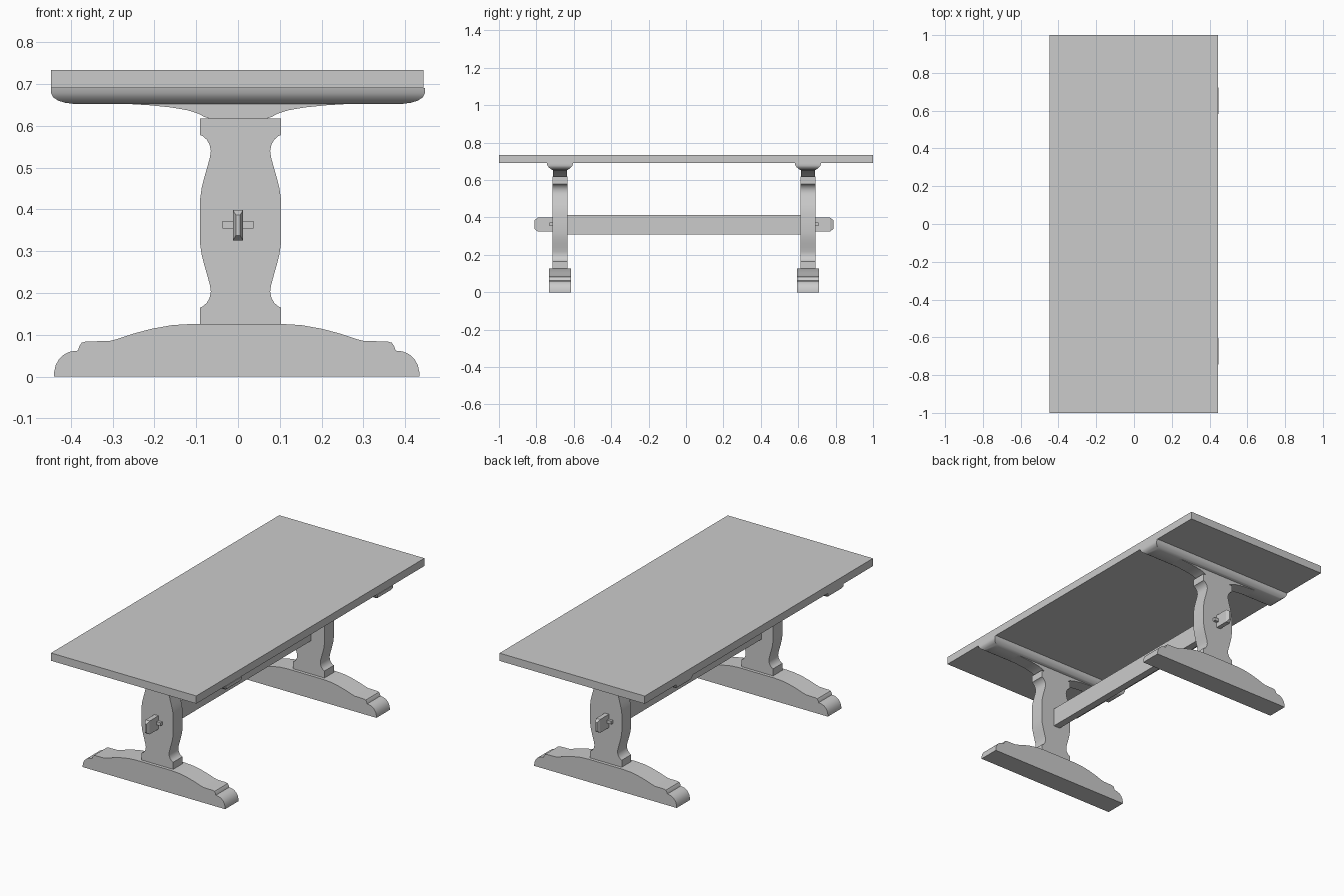
import bpy, bmesh

if "Cube" in bpy.data.objects:
    bpy.data.objects.remove(bpy.data.objects["Cube"])

def finish(name, bm, smooth=True):
    bmesh.ops.recalc_face_normals(bm, faces=bm.faces)
    me = bpy.data.meshes.new(name)
    bm.to_mesh(me)
    bm.free()
    ob = bpy.data.objects.new(name, me)
    bpy.context.collection.objects.link(ob)
    if smooth:
        bpy.ops.object.select_all(action='DESELECT')
        ob.select_set(True)
        bpy.context.view_layer.objects.active = ob
        bpy.ops.object.shade_smooth_by_angle(angle=0.6)
    return ob

def loft(name, rings, smooth=True):
    """Join equal-length closed rings and cap both ends."""
    bm = bmesh.new()
    vs = [[bm.verts.new(p) for p in r] for r in rings]
    n = len(rings[0])
    for a, b in zip(vs, vs[1:]):
        for i in range(n):
            j = (i + 1) % n
            bm.faces.new((a[i], a[j], b[j], b[i]))
    bm.faces.new(vs[0])
    bm.faces.new(vs[-1])
    return finish(name, bm, smooth)

def board(name, half, cx, cy, t):
    """Symmetric x-z outline from its right half, t thick in y."""
    outline = [(cx + x, z) for x, z in half] + [(cx - x, z) for x, z in reversed(half)]
    return loft(name, [[(x, y, z) for x, z in outline] for y in (cy - t / 2, cy + t / 2)])

def box(name, x0, x1, y0, y1, z0, z1):
    return loft(name, [[(x0, y0, z), (x1, y0, z), (x1, y1, z), (x0, y1, z)] for z in (z0, z1)], False)

# half profiles
foot = [(.437, 0), (.437, .01), (.433, .028), (.425, .042), (.413, .053), (.398, .06),
        (.38, .062), (.377, .072), (.371, .081), (.36, .084), (.305, .085), (.285, .09),
        (.25, .102), (.205, .114), (.155, .123), (.105, .126)]
low = [(.097, .125), (.097, .165), (.090, .168), (.081, .176), (.074, .188), (.071, .203),
       (.073, .218), (.079, .24), (.087, .268), (.093, .292), (.097, .32)]
post = low + [(x, .743 - z) for x, z in reversed(low)]
cap = [(.065, .616), (.08, .621), (.095, .629), (.12, .637), (.16, .644), (.21, .649),
       (.26, .652), (.26, .66)]
layers = [(.69, .447, .070), (.678, .447, .067), (.668, .442, .060),
          (.660, .430, .050), (.655, .413, .043), (.652, .390, .037)]

# table top
box("table_top", -.447, .444, -1, 1, .69, .733)

# two trestle ends
YC = -.011
for tag, s in (("front", -1), ("back", 1)):
    cy = YC + s * .663
    board(tag + "_foot", foot, -.003, cy, .117)
    board(tag + "_post", post, .006, cy, .082)
    board(tag + "_post_cap", cap, 0, cy, .074)
    # moulded cleat under the top
    loft(tag + "_cleat", [[(-hx, cy - hy, z), (hx, cy - hy, z), (hx, cy + hy, z), (-hx, cy + hy, z)]
                          for z, hx, hy in layers])
    # tenon with tapered nose
    tenon = []
    for d, hx, hz in ((.03, .0125, .037), (.118, .0125, .037), (.136, .005, .024)):
        y = cy + s * d
        tenon.append([(-hx, y, .362 - hz), (hx, y, .362 - hz), (hx, y, .362 + hz), (-hx, y, .362 + hz)])
    loft(tag + "_tenon", tenon, False)
    # locking peg
    y0, y1 = sorted((cy + s * .040, cy + s * .056))
    box(tag + "_peg", -.037, .037, y0, y1, .354, .372)

# long stretcher
box("stretcher", -.02, .02, YC - .63, YC + .63, .31, .413)
